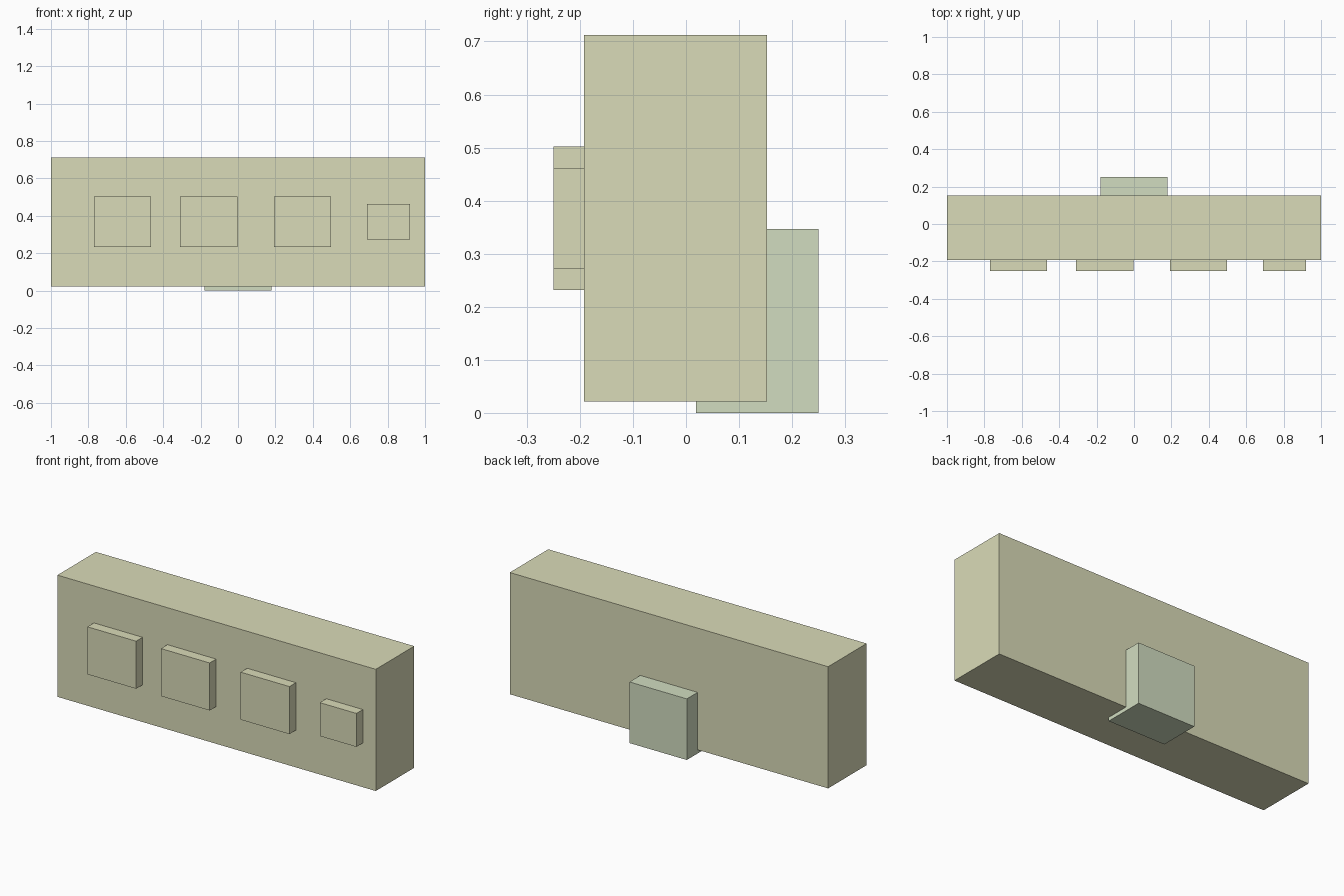
import bpy

if "Cube" in bpy.data.objects:
    bpy.data.objects.remove(bpy.data.objects["Cube"])


def material(name, rgb):
    mat = bpy.data.materials.new(name)
    mat.diffuse_color = (*rgb, 1.0)
    mat.use_nodes = True
    mat.node_tree.nodes["Principled BSDF"].inputs["Base Color"].default_value = mat.diffuse_color
    return mat


def box(name, x, y, z, mat):
    """Axis-aligned box from (min, max) pairs."""
    spans = (x, y, z)
    bpy.ops.mesh.primitive_cube_add(size=1, location=[(a + b) / 2 for a, b in spans])
    obj = bpy.context.object
    obj.name = name
    obj.scale = [b - a for a, b in spans]
    bpy.ops.object.transform_apply(location=False, rotation=False, scale=True)
    obj.data.materials.append(mat)
    return obj


cream = material("cream", (0.70, 0.71, 0.48))
pale_green = material("pale_green", (0.64, 0.72, 0.53))

# Main housing
FRONT = -0.192
box("housing", (-1, 1), (FRONT, 0.153), (0.021, 0.712), cream)

# Row of raised panels on the front: centre x, width, height
panels = [(-0.618, 0.306, 0.27), (-0.156, 0.306, 0.27),
          (0.345, 0.306, 0.27), (0.804, 0.23, 0.19)]
for i, (cx, w, h) in enumerate(panels, 1):
    box(f"front_panel_{i}", (cx - w / 2, cx + w / 2), (-0.25, FRONT),
        (0.367 - h / 2, 0.367 + h / 2), cream)

# Rear block, partly sunk into the housing and forming the foot
box("rear_block", (-0.18, 0.18), (0.019, 0.25), (0, 0.347), pale_green)
